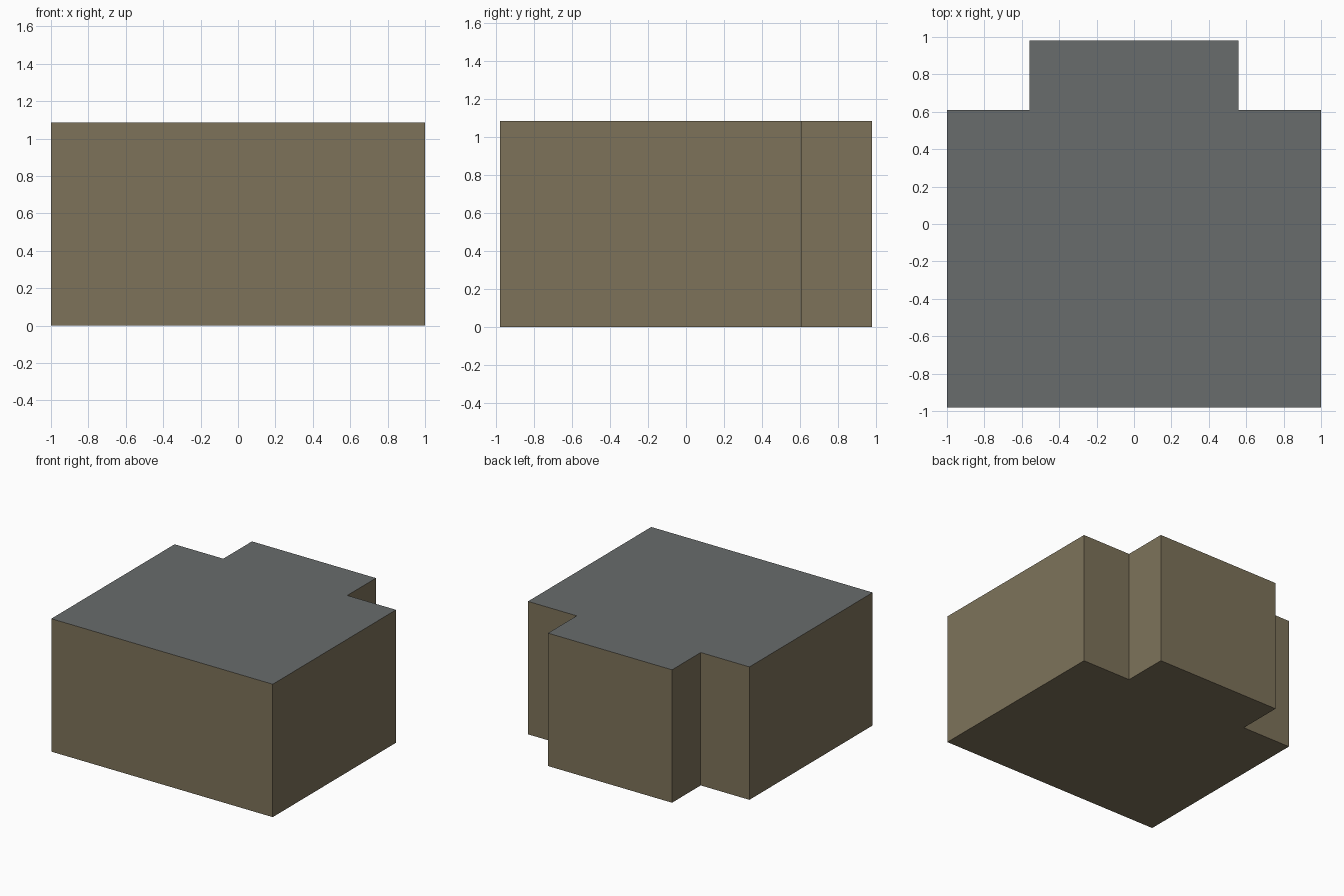
import bpy
import bmesh

if "Cube" in bpy.data.objects:
    bpy.data.objects.remove(bpy.data.objects["Cube"])

HEIGHT = 1.085


def material(name, colour):
    mat = bpy.data.materials.new(name)
    mat.diffuse_color = (*colour, 1.0)
    mat.use_nodes = True
    mat.node_tree.nodes["Principled BSDF"].inputs["Base Color"].default_value = mat.diffuse_color
    return mat


# Half of the stepped floor plan, mirrored across x
half = [(1.0, -0.98), (1.0, 0.61), (0.56, 0.61), (0.56, 0.98)]
plan = half + [(-x, y) for x, y in reversed(half)]

# Building block: extrude the plan upwards
bm = bmesh.new()
base = bm.faces.new([bm.verts.new((x, y, 0)) for x, y in plan])
result = bmesh.ops.extrude_face_region(bm, geom=[base], use_keep_orig=True)
top_verts = [v for v in result["geom"] if isinstance(v, bmesh.types.BMVert)]
bmesh.ops.translate(bm, verts=top_verts, vec=(0, 0, HEIGHT))
bmesh.ops.recalc_face_normals(bm, faces=bm.faces)

# Grey roof, brown walls and underside
for face in bm.faces:
    face.material_index = 1 if face.normal.z > 0.5 else 0

mesh = bpy.data.meshes.new("building_block")
bm.to_mesh(mesh)
bm.free()
mesh.materials.append(material("wall brown", (0.206, 0.171, 0.102)))
mesh.materials.append(material("roof grey", (0.140, 0.150, 0.150)))
block = bpy.data.objects.new("building_block", mesh)
bpy.context.collection.objects.link(block)
